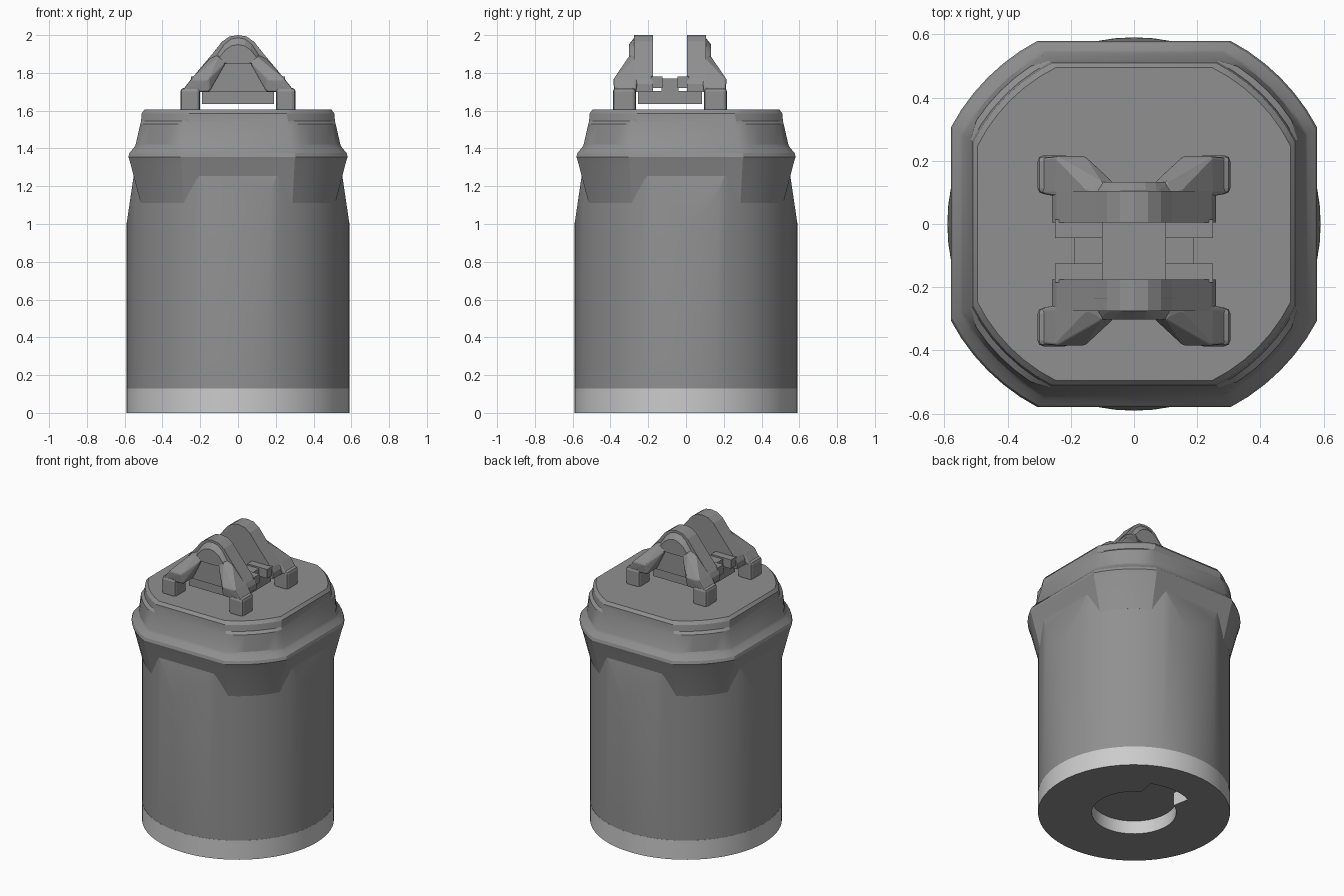
import bpy, bmesh, math
from mathutils import Vector

if "Cube" in bpy.data.objects:
    bpy.data.objects.remove(bpy.data.objects["Cube"])


def material(name, v):
    m = bpy.data.materials.new(name)
    m.diffuse_color = (v, v, v, 1)
    m.use_nodes = True
    m.node_tree.nodes["Principled BSDF"].inputs["Base Color"].default_value = m.diffuse_color
    return m


DARK = material("dark_grey", 0.28)
LIGHT = material("light_grey", 0.75)
BY = -0.085  # bracket centre line


def finish(bm, name, mat=DARK, smooth=30, loc=(0, 0, 0), bevel=0, mirror=None):
    bmesh.ops.recalc_face_normals(bm, faces=bm.faces[:])
    me = bpy.data.meshes.new(name)
    bm.to_mesh(me)
    bm.free()
    me.materials.append(mat)
    ob = bpy.data.objects.new(name, me)
    bpy.context.collection.objects.link(ob)
    ob.location = loc
    if smooth:
        bpy.ops.object.select_all(action='DESELECT')
        ob.select_set(True)
        bpy.context.view_layer.objects.active = ob
        bpy.ops.object.shade_smooth_by_angle(angle=math.radians(smooth))
    if bevel:
        b = ob.modifiers.new("bevel", 'BEVEL')
        b.width, b.segments = bevel, 2
    if mirror:
        m = ob.modifiers.new("mirror", 'MIRROR')
        m.use_axis = mirror
        m.use_mirror_merge = False
    return ob


def loft(rings, cap=True):
    bm = bmesh.new()
    loops = [[bm.verts.new(p) for p in r] for r in rings]
    n = len(loops[0])
    for a, b in zip(loops, loops[1:]):
        for i in range(n):
            j = (i + 1) % n
            bm.faces.new((a[i], a[j], b[j], b[i]))
    if cap:
        bm.faces.new(loops[0][::-1])
        bm.faces.new(loops[-1])
    return bm


def circle(r, z, n=64):
    return [(r * math.cos(2 * math.pi * i / n), r * math.sin(2 * math.pi * i / n), z) for i in range(n)]


def hull(name, pts, **kw):
    bm = bmesh.new()
    for p in pts:
        bm.verts.new(p)
    r = bmesh.ops.convex_hull(bm, input=bm.verts[:])
    junk = list({g for g in r["geom_interior"] if isinstance(g, bmesh.types.BMVert)})
    if junk:
        bmesh.ops.delete(bm, geom=junk, context='VERTS')
    bmesh.ops.dissolve_limit(bm, angle_limit=0.02, verts=bm.verts[:], edges=bm.edges[:])
    return finish(bm, name, smooth=0, loc=(0, BY, 0), **kw)


def box(name, x, y, z, **kw):
    return hull(name, [(a, b, c) for a in x for b in y for c in z], **kw)


# Round body, shaved by four slanted planes under the collar
bm = loft([circle(0.59, 0.09), circle(0.59, 1.32)])
for k in range(4):
    c, s = round(math.cos(k * math.pi / 2)), round(math.sin(k * math.pi / 2))
    cut = bmesh.ops.bisect_plane(bm, geom=bm.verts[:] + bm.edges[:] + bm.faces[:],
                                 plane_co=(0.59 * c, 0.59 * s, 1.0),
                                 plane_no=Vector((0.27 * c, 0.27 * s, 0.04)).normalized(), clear_outer=True)
    bmesh.ops.holes_fill(bm, edges=[e for e in bm.edges if e.is_boundary], sides=0)
finish(bm, "body", smooth=20)


# Eight-sided collar and lid with bowed corners
def octagon(z, a, b, bulge=1.0, n=6):
    r, t0 = math.hypot(a, b), math.atan2(b, a)
    t1 = math.pi / 2 - t0
    ring = []
    for k in range(4):
        for i in range(n + 1):
            t = k * math.pi / 2 + t0 + (t1 - t0) * i / n
            q = r * (bulge if 0 < i < n else 1)
            ring.append((q * math.cos(t), q * math.sin(t), z))
    return ring


levels = [(1.11, .515, .288), (1.33, .572, .30), (1.355, .58, .305), (1.375, .575, .30),
          (1.405, .55, .285), (1.42, .542, .28), (1.53, .517, .268, 1.025),
          (1.545, .513, .265), (1.585, .51, .258), (1.605, .495, .248)]
finish(loft([octagon(*l) for l in levels]), "collar_lid", smooth=25)

# Light foot band with a keyed hole in its underside
N = 60
inner = []
for i in range(N):
    t = 2 * math.pi * i / N
    r = 0.37 if abs(math.degrees(t) - 90) < 25 else 0.26
    inner.append((r * math.cos(t), r * math.sin(t)))
at = lambda z: [(x, y, z) for x, y in inner]
rings = [at(0.13), at(0), circle(0.591, 0, N), circle(0.591, 0.13, N), at(0.13)]
bm = loft(rings, cap=False)
bmesh.ops.remove_doubles(bm, verts=bm.verts[:], dist=1e-5)
band = finish(bm, "foot_band", LIGHT)
band.data.materials.append(DARK)
for f in band.data.polygons:
    if f.center.z < 0.001:
        f.material_index = 1

# Bracket: two gabled plates facing each other (local y measured from the centre line)
XY, Y = (True, True, False), (False, True, False)


def prism(name, half, y0, y1, bevel):
    outline = half + [(-x, z) for x, z in reversed(half) if x > 0]
    bm = loft([[(x, y0, z) for x, z in outline], [(x, y1, z) for x, z in outline]])
    return finish(bm, name, smooth=0, loc=(0, BY, 0), bevel=bevel, mirror=Y)


prism("gable_plate", [(0, 2.0), (.045, 1.993), (.085, 1.965), (.12, 1.92), (.245, 1.77), (.26, 1.74), (.26, 1.70)],
      0.09, 0.19, 0)

# Rounded crown over each plate
crown = [(0, 2.0), (.045, 1.993), (.085, 1.965), (.14, 1.895), (.07, 1.85)]
hull("gable_crown", [(s * x, .15, z) for x, z in crown for s in (1, -1)]
     + [(s * x * .8, .218, z - d) for (x, z), d in zip(crown, (.05, .05, .045, .03, 0)) for s in (1, -1)]
     + [(s * x * .85, .185, z - .008) for x, z in crown[:3] for s in (1, -1)],
     mirror=Y)

# Splayed legs and feet
hull("splayed_leg", [(.155, .30, 1.765), (.25, .30, 1.765), (.30, .295, 1.70), (.15, .29, 1.70),
                     (.15, .18, 1.70), (.30, .18, 1.70), (.25, .18, 1.765),
                     (.06, .212, 1.86), (.10, .215, 1.89), (.15, .19, 1.875), (.12, .15, 1.90)],
     bevel=.008, mirror=XY)
box("foot", (.20, .305), (.18, .302), (1.59, 1.72), bevel=.018, mirror=XY)

# Inner shelves, links and base plate
box("inner_shelf", (.10, .25), (.04, .10), (1.72, 1.78), mirror=XY)
box("shelf_link", (.10, .19), (-.045, .045), (1.69, 1.77), mirror=(True, False, False))
box("bracket_base", (-.19, .19), (-.17, .17), (1.635, 1.705))
